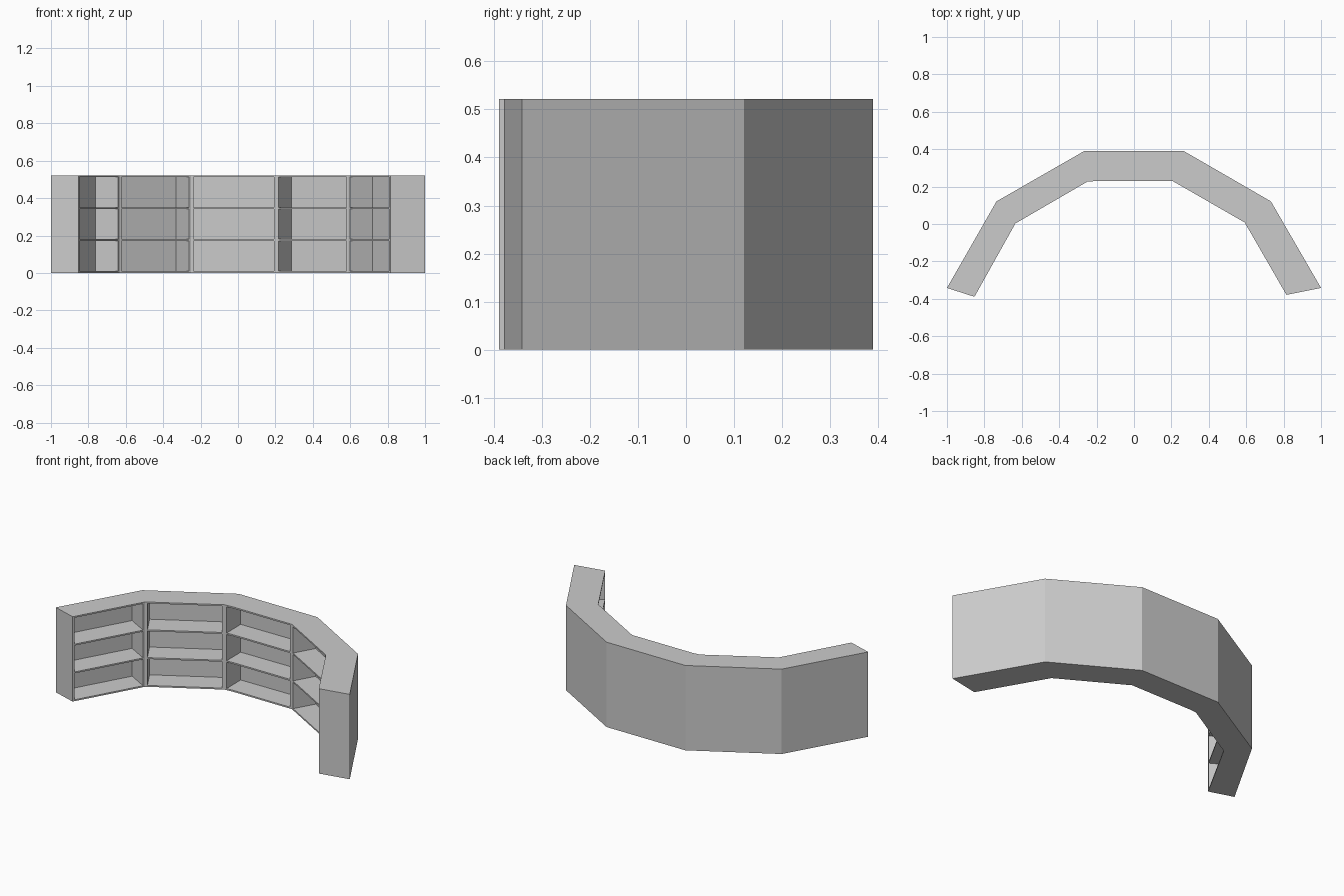
import bpy
import bmesh
from mathutils import Vector

cube = bpy.data.objects.get("Cube")
if cube:
    bpy.data.objects.remove(cube, do_unlink=True)

HEIGHT = 0.522
BOARD = 0.009      # shelf board thickness
POST = 0.013       # upright thickness beside each bay
DEPTH = 0.14       # bay depth
ROWS = 3

# Plan outline, left to right as seen from the front
OUTER = [(-1, -0.342), (-0.735, 0.121), (-0.268, 0.389),
         (0.268, 0.389), (0.732, 0.121), (1, -0.342)]
INNER = [(-0.853, -0.389), (-0.634, 0.003), (-0.25, 0.226),
         (0.206, 0.23), (0.592, 0.008), (0.815, -0.379)]

grey = bpy.data.materials.new("grey")
grey.use_nodes = True
colour = (0.6, 0.6, 0.6, 1)
grey.diffuse_color = colour
grey.node_tree.nodes["Principled BSDF"].inputs["Base Color"].default_value = colour


def add_prism(bm, outline, z0, z1):
    """Extrude a plan outline from z0 to z1."""
    base = bm.faces.new([bm.verts.new((x, y, z0)) for x, y in outline])
    top = bmesh.ops.extrude_face_region(bm, geom=[base])
    verts = [v for v in top["geom"] if isinstance(v, bmesh.types.BMVert)]
    bmesh.ops.translate(bm, verts=verts, vec=(0, 0, z1 - z0))


def make_object(name, bm):
    bmesh.ops.recalc_face_normals(bm, faces=bm.faces)
    mesh = bpy.data.meshes.new(name)
    bm.to_mesh(mesh)
    bm.free()
    mesh.materials.append(grey)
    obj = bpy.data.objects.new(name, mesh)
    bpy.context.collection.objects.link(obj)
    return obj


# Solid curved cabinet, with the small step in the middle front edge
bm = bmesh.new()
front = INNER[:3] + [(-0.2, 0.23)] + INNER[3:]
add_prism(bm, OUTER + front[::-1], 0, HEIGHT)
bookcase = make_object("curved_bookcase", bm)

# Bay cutters: one box per section and row
bm = bmesh.new()
row_height = (HEIGHT - BOARD) / ROWS
for start, end in zip(INNER, INNER[1:]):
    a, b = Vector(start), Vector(end)
    along = (b - a).normalized()
    inward = Vector((-along.y, along.x))
    a, b = a + along * POST, b - along * POST
    near, far = inward * -0.015, inward * DEPTH
    plan = [a + near, b + near, b + far, a + far]
    for row in range(ROWS):
        z = BOARD + row * row_height
        add_prism(bm, plan, z, z + row_height - BOARD)
cutter = make_object("bay_cutter", bm)
cutter.hide_render = True

# Carve the bays, then drop the cutter
carve = bookcase.modifiers.new("bays", 'BOOLEAN')
carve.operation = 'DIFFERENCE'
carve.solver = 'EXACT'
carve.object = cutter
bpy.context.view_layer.objects.active = bookcase
bpy.ops.object.modifier_apply(modifier=carve.name)
bpy.data.objects.remove(cutter, do_unlink=True)
